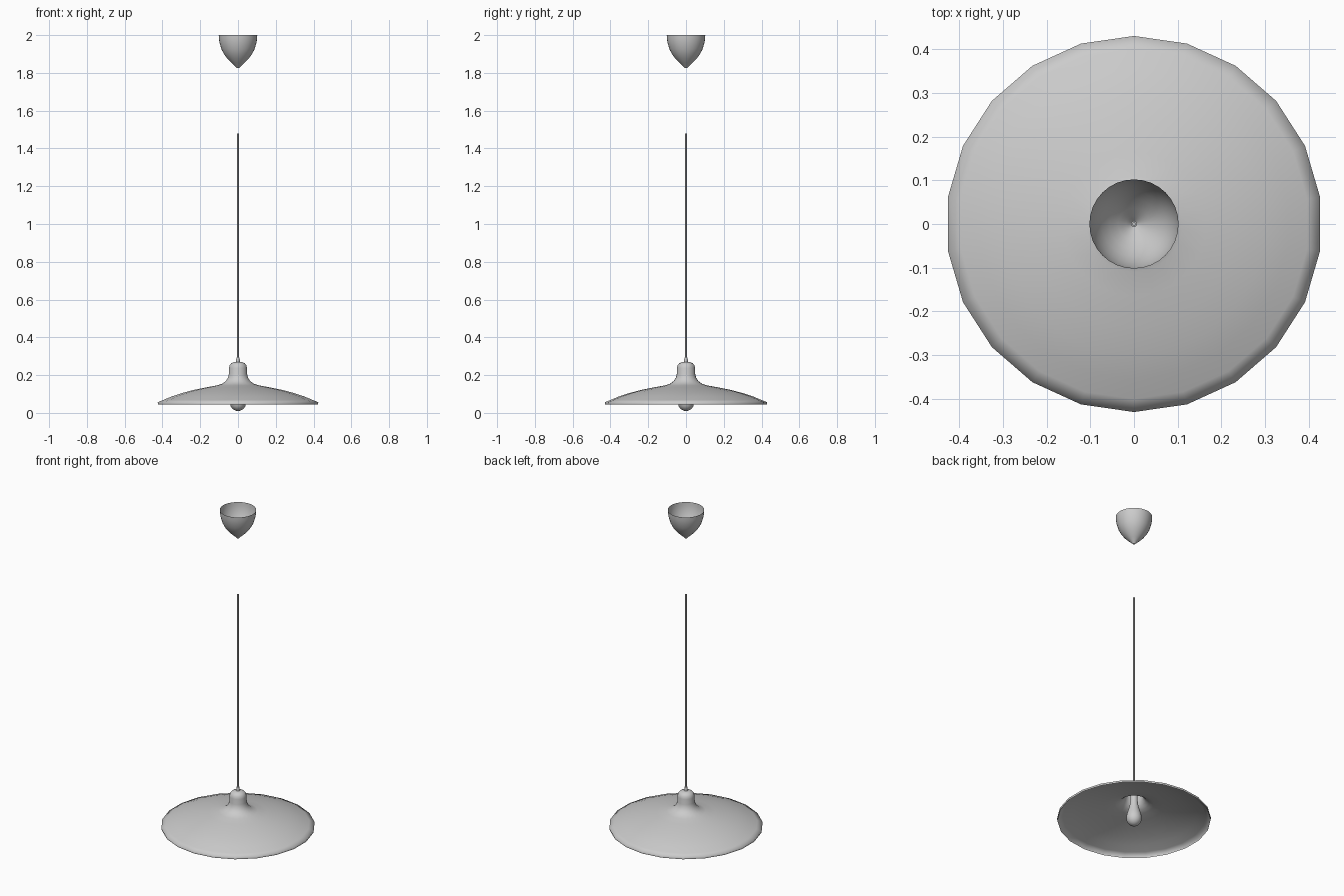
import bpy, bmesh, math

def lathe(name, profile, sides, angle=60):
    """Revolve (radius, z) points around z; radius 0 makes a pole."""
    bm = bmesh.new()
    rings = []
    for r, z in profile:
        if r == 0:
            rings.append([bm.verts.new((0, 0, z))] * sides)
            continue
        rings.append([bm.verts.new((r * math.cos(a), r * math.sin(a), z))
                      for a in (math.pi / 2 + 2 * math.pi * i / sides for i in range(sides))])
    for low, high in zip(rings, rings[1:]):
        for i in range(sides):
            j = (i + 1) % sides
            quad = [low[i], low[j], high[j], high[i]]
            bm.faces.new(list(dict.fromkeys(quad)))
    mesh = bpy.data.meshes.new(name)
    bm.to_mesh(mesh)
    bm.free()
    obj = bpy.data.objects.new(name, mesh)
    bpy.context.collection.objects.link(obj)
    bpy.ops.object.select_all(action='DESELECT')
    obj.select_set(True)
    bpy.context.view_layer.objects.active = obj
    bpy.ops.object.shade_smooth_by_angle(angle=math.radians(angle))
    return obj

# Wide shallow shade with a domed neck, open underneath
lathe("shade", [(0.428, 0.045), (0.43, 0.056), (0.40, 0.068), (0.355, 0.087),
                (0.30, 0.105), (0.235, 0.122), (0.165, 0.136), (0.11, 0.146),
                (0.085, 0.154), (0.066, 0.168), (0.054, 0.185), (0.049, 0.205),
                (0.048, 0.237), (0.045, 0.252), (0.036, 0.263), (0.022, 0.269),
                (0.008, 0.271)], 22, 80)

# Cord grip on top of the neck
lathe("cord_grip", [(0.011, 0.266), (0.010, 0.278), (0.008, 0.293), (0.004, 0.294)], 16)

# Hanging cord
lathe("cord", [(0, 0.262), (0.0045, 0.262), (0.0045, 1.48), (0, 1.48)], 10)

# Ceiling canopy cup, open at the top, with a small cord hole
lathe("ceiling_canopy", [(0.006, 1.825), (0.018, 1.838), (0.036, 1.854), (0.057, 1.876),
                         (0.074, 1.899), (0.088, 1.926), (0.097, 1.957), (0.101, 1.98),
                         (0.102, 2.0)], 32)

# Light bulb with a tapering neck
bulb = [(0, 0.01), (0.014, 0.012), (0.027, 0.020), (0.038, 0.033), (0.043, 0.050),
        (0.043, 0.068), (0.038, 0.088), (0.030, 0.115), (0.024, 0.14), (0.021, 0.165)]
lathe("bulb", bulb, 24)

# Lamp socket hidden in the neck
lathe("socket", [(0.021, 0.165), (0.021, 0.195), (0, 0.195)], 24, 40)
